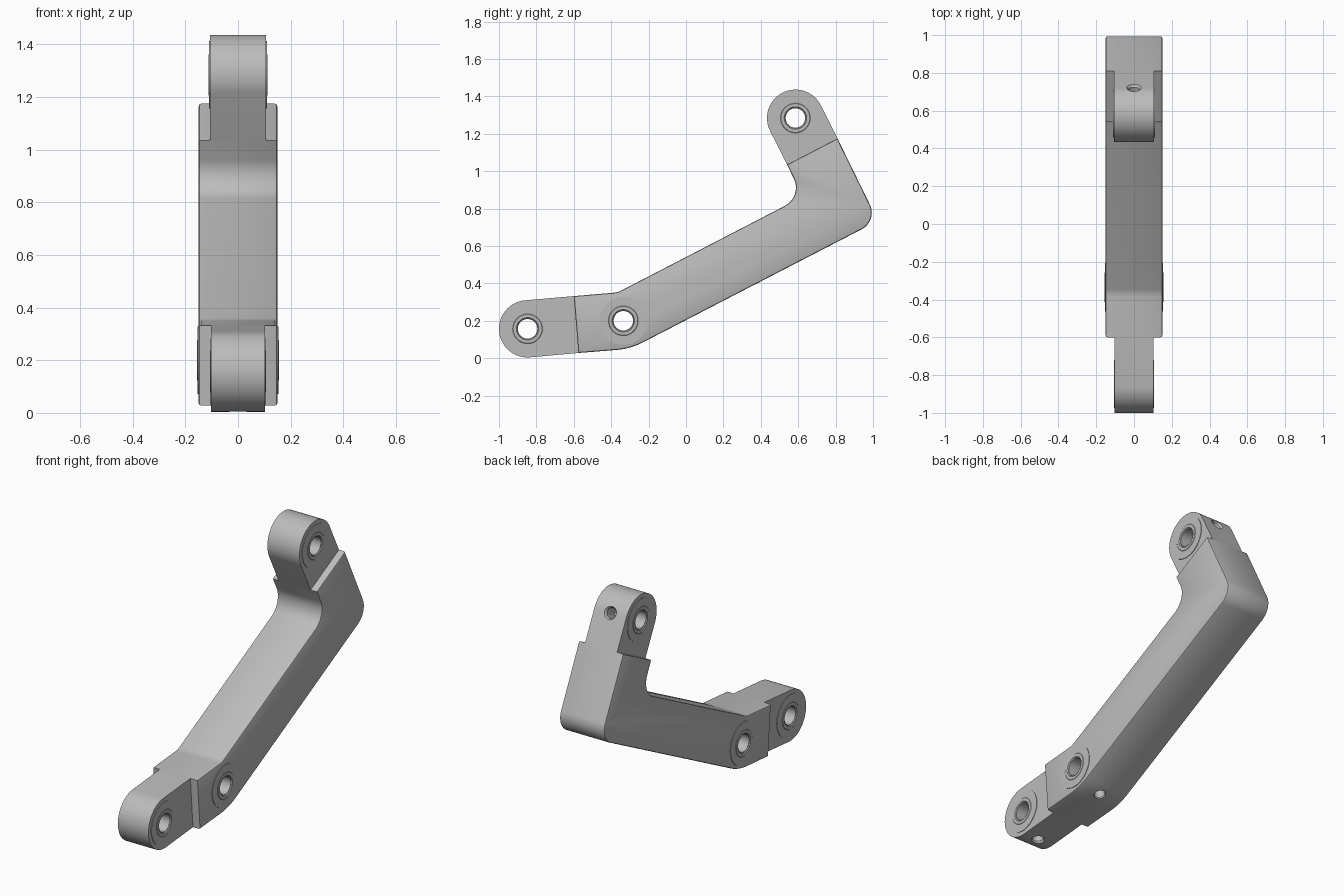
import bpy, bmesh, math
from mathutils import Vector, Matrix

if "Cube" in bpy.data.objects:
    bpy.data.objects.remove(bpy.data.objects["Cube"])

metal = bpy.data.materials.new("plain grey metal")
metal.use_nodes = True
grey = (0.5, 0.5, 0.5, 1)
metal.diffuse_color = grey
metal.node_tree.nodes["Principled BSDF"].inputs["Base Color"].default_value = grey


def make(name, bm):
    bmesh.ops.recalc_face_normals(bm, faces=bm.faces[:])
    mesh = bpy.data.meshes.new(name)
    bm.to_mesh(mesh)
    bm.free()
    obj = bpy.data.objects.new(name, mesh)
    bpy.context.collection.objects.link(obj)
    mesh.materials.append(metal)
    return obj


def rounded(corners, steps=12):
    """Outline in (y, z) with a fillet radius at each corner."""
    out = []
    for i, (y, z, r) in enumerate(corners):
        p = Vector((y, z))
        if r == 0:
            out.append(p)
            continue
        a = (Vector(corners[i - 1][:2]) - p).normalized()
        b = (Vector(corners[(i + 1) % len(corners)][:2]) - p).normalized()
        half = a.angle(b) / 2
        centre = p + (a + b).normalized() * r / math.sin(half)
        start = p + a * r / math.tan(half) - centre
        end = p + b * r / math.tan(half) - centre
        for k in range(steps + 1):
            t = k / steps
            out.append(centre + start.lerp(end, t).normalized() * r)
    return out


def slab(name, outline, half, bevel=0):
    """Extrude an outline across x, optionally softening its rim."""
    bm = bmesh.new()
    face = bm.faces.new([bm.verts.new((-half, p.x, p.y)) for p in outline])
    new = bmesh.ops.extrude_face_region(bm, geom=[face])["geom"]
    bmesh.ops.translate(bm, vec=(2 * half, 0, 0),
                        verts=[v for v in new if isinstance(v, bmesh.types.BMVert)])
    if bevel:
        rim = [e for e in bm.edges if abs(e.verts[0].co.x - e.verts[1].co.x) < 1e-5]
        bmesh.ops.bevel(bm, geom=rim, offset=bevel, segments=2, profile=0.5,
                        affect='EDGES', clamp_overlap=True)
    return make(name, bm)


def lathe(name, profile, origin, axis, closed=False, sides=48):
    """Spin (distance, radius) points about an axis; ends are capped unless closed."""
    bm = bmesh.new()
    turn = Matrix.Translation(origin) @ Vector(axis).to_track_quat('Z', 'Y').to_matrix().to_4x4()
    rings = []
    for d, r in profile:
        rings.append([bm.verts.new(turn @ Vector((r * math.cos(a), r * math.sin(a), d)))
                      for a in (math.tau * k / sides for k in range(sides))])
    pairs = list(zip(rings, rings[1:]))
    if closed:
        pairs.append((rings[-1], rings[0]))
    else:
        bm.faces.new(rings[0])
        bm.faces.new(rings[-1])
    for a, b in pairs:
        for k in range(sides):
            n = (k + 1) % sides
            bm.faces.new((a[k], a[n], b[n], b[k]))
    return make(name, bm)


def smooth(obj):
    bpy.ops.object.select_all(action='DESELECT')
    obj.select_set(True)
    bpy.context.view_layer.objects.active = obj
    bpy.ops.object.shade_smooth_by_angle(angle=math.radians(28))


def cut(obj, cutter):
    mod = obj.modifiers.new("hole", 'BOOLEAN')
    mod.operation = 'DIFFERENCE'
    mod.solver = 'EXACT'
    mod.object = cutter
    bpy.ops.object.select_all(action='DESELECT')
    obj.select_set(True)
    bpy.context.view_layer.objects.active = obj
    bpy.ops.object.modifier_apply(modifier=mod.name)
    bpy.data.objects.remove(cutter)


def lug_outline(centre, a, b, radius, steps=32):
    """Round nose around a centre, closed by the shoulder points a and b."""
    c, a, b = Vector(centre), Vector(a), Vector(b)
    back = ((a + b) / 2 - c).normalized()
    side = Vector((-back.y, back.x))
    if side.dot(a - c) < 0:
        side = -side
    arc = [c + radius * (math.cos(t) * side - math.sin(t) * back)
           for t in (math.pi * k / steps for k in range(steps + 1))]
    return [a] + arc + [b]


def pivot(name, obj, centre, half, drill, reach, bore=0.052):
    """Cross bore, radial oil hole and the flat rings on both sides."""
    o = Vector((0, *centre))
    cut(obj, lathe("bore_cutter", [(-0.3, bore), (0.3, bore)], o, (1, 0, 0)))
    cut(obj, lathe("oil_cutter", [(0, 0.03), (reach - 0.012, 0.03),
                                  (reach + 0.012, 0.047), (reach + 0.05, 0.047)],
                   o, (0, *drill), sides=32))
    smooth(obj)
    for side, s in (("left", 1), ("right", -1)):
        start = o + Vector((s * half, 0, 0))
        disc = lathe(f"{name}_{side}_disc",
                     [(-0.004, 0.075), (0.003, 0.075), (0.003, 0.128), (-0.004, 0.128)],
                     start, (s, 0, 0), True)
        bush = lathe(f"{name}_{side}_bushing",
                     [(-0.01, bore), (-0.004, bore), (0.005, bore + 0.008),
                      (0.005, 0.077), (0.002, 0.081), (-0.01, 0.081)],
                     start, (s, 0, 0), True)
        smooth(disc)
        smooth(bush)


# Shoulder points where the narrow lugs meet the wide arm
low_a, low_b = (-0.6, 0.332), (-0.575, 0.028)
top_a, top_b = (0.54, 1.035), (0.81, 1.175)

# Bent arm
arm = slab("bent_arm", rounded([
    (*low_b, 0), (-0.297, 0.05, 0.38), (1.026, 0.734, 0.1), (*top_b, 0),
    (*top_a, 0), (0.624, 0.864, 0.11), (-0.365, 0.352, 0.1), (*low_a, 0)]), 0.15, 0.01)
pivot("arm_pivot", arm, (-0.335, 0.2), 0.15, (0.26, -0.965), 0.153)

# Rounded end lugs
low_c, top_c = (-0.847, 0.157), (0.585, 1.284)
lower = slab("lower_lug", lug_outline(low_c, low_a, low_b, 0.153), 0.102)
pivot("lower_pivot", lower, low_c, 0.102, (0.083, -1), 0.153)
upper = slab("upper_lug", lug_outline(top_c, top_a, top_b, 0.152), 0.107)
pivot("upper_pivot", upper, top_c, 0.107, (0.897, 0.44), 0.152)
